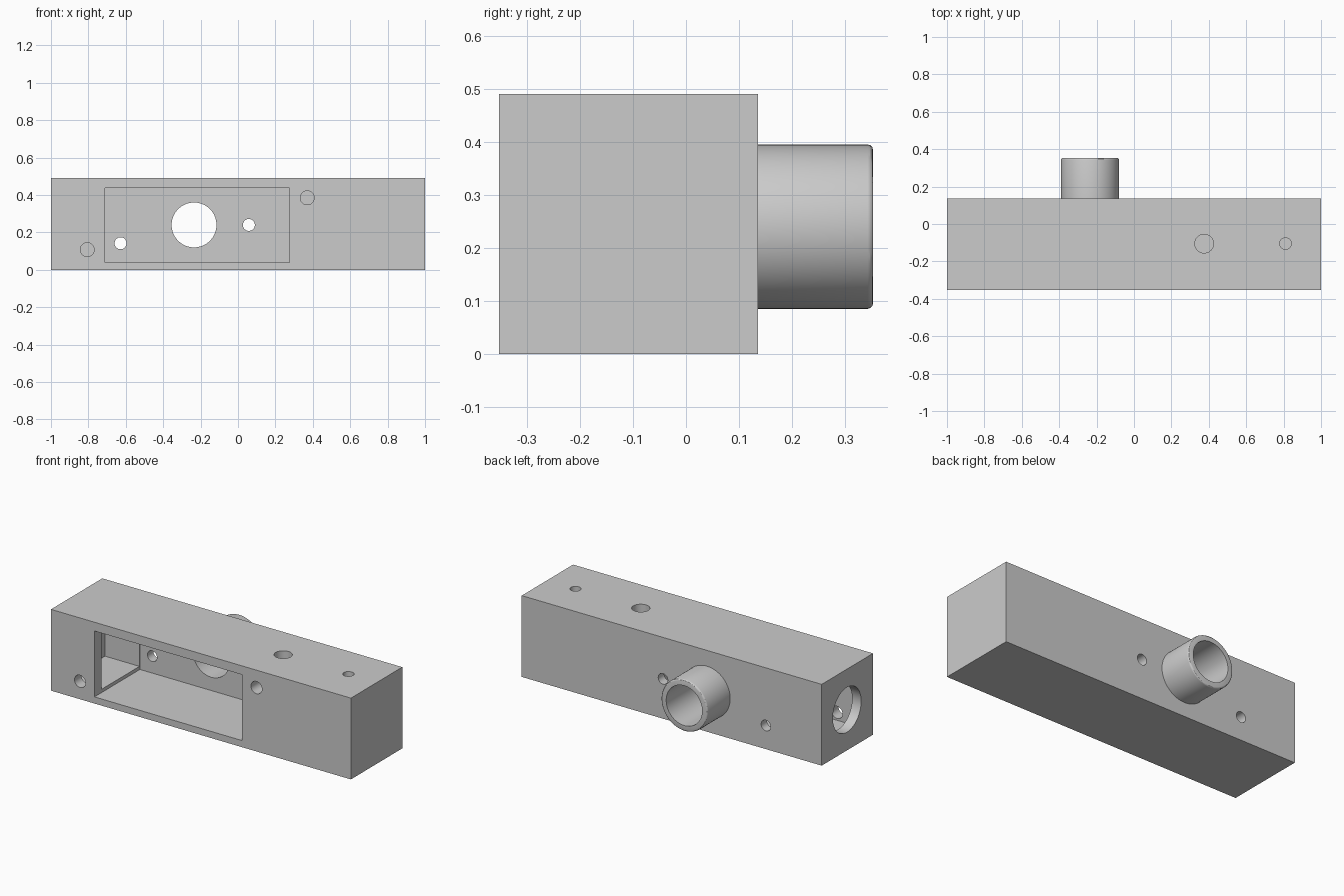
import bpy, math
from mathutils import Vector

if "Cube" in bpy.data.objects:
    bpy.data.objects.remove(bpy.data.objects["Cube"], do_unlink=True)

grey = bpy.data.materials.new("plain grey")
grey.use_nodes = True
GREY = (0.6, 0.6, 0.6, 1)
grey.diffuse_color = GREY
grey.node_tree.nodes["Principled BSDF"].inputs["Base Color"].default_value = GREY


def box(name, low, high):
    low, high = Vector(low), Vector(high)
    bpy.ops.mesh.primitive_cube_add(size=1, location=(low + high) / 2)
    ob = bpy.context.object
    ob.name = name
    ob.scale = high - low
    bpy.ops.object.transform_apply(location=True, rotation=True, scale=True)
    ob.data.materials.append(grey)
    return ob


def rod(name, start, end, radius, sides=48):
    start, end = Vector(start), Vector(end)
    bpy.ops.mesh.primitive_cylinder_add(vertices=sides, radius=radius,
                                        depth=(end - start).length, location=(start + end) / 2)
    ob = bpy.context.object
    ob.name = name
    ob.rotation_euler = (end - start).to_track_quat('Z', 'Y').to_euler()
    bpy.ops.object.transform_apply(location=True, rotation=True, scale=True)
    ob.data.materials.append(grey)
    return ob


def cut(target, cutter):
    cutter.hide_render = True
    mod = target.modifiers.new("cut", 'BOOLEAN')
    mod.operation = 'DIFFERENCE'
    mod.solver = 'EXACT'
    mod.object = cutter
    bpy.context.view_layer.objects.active = target
    bpy.ops.object.modifier_apply(modifier=mod.name)
    bpy.data.objects.remove(cutter, do_unlink=True)


def smooth(ob):
    bpy.ops.object.select_all(action='DESELECT')
    ob.select_set(True)
    bpy.context.view_layer.objects.active = ob
    bpy.ops.object.shade_smooth_by_angle(angle=math.radians(30))


FRONT, BACK, TOP = -0.353, 0.136, 0.49
MID_Y, MID_Z = -0.105, 0.24
TUBE_X = -0.235

# Housing block with a front pocket and a side chamber behind the front wall
body = box("housing", (-1, FRONT, 0), (1, BACK, TOP))
cut(body, box("pocket", (-0.71, FRONT - 0.1, 0.04), (0.275, 0.08, 0.437)))
cut(body, box("chamber", (-0.94, -0.287, 0.06), (-0.6, 0.076, 0.42)))

# Round port in the end wall, and the main bore in the back wall
cut(body, rod("end_port", (-1.1, MID_Y, 0.245), (-0.85, MID_Y, 0.245), 0.135, 64))
cut(body, rod("main_bore", (TUBE_X, 0, MID_Z), (TUBE_X, 0.3, MID_Z), 0.12, 64))

# Small holes through the back wall
for x, z in ((-0.628, 0.142), (0.058, 0.24)):
    cut(body, rod("back_hole", (x, 0, z), (x, 0.3, z), 0.032))

# Cover screw holes in the front
for x, z in ((-0.806, 0.108), (0.37, 0.385)):
    cut(body, rod("screw_hole", (x, FRONT - 0.1, z), (x, -0.2, z), 0.037))

# Mounting holes in the top
for x, radius in ((0.375, 0.05), (0.81, 0.031)):
    cut(body, rod("mount_hole", (x, MID_Y, 0.27), (x, MID_Y, 0.6), radius))
smooth(body)

# Tube on the back, with a rounded outer rim
tube = rod("rear_tube", (TUBE_X, BACK, MID_Z), (TUBE_X, 0.353, MID_Z), 0.155, 64)
bevel = tube.modifiers.new("rim", 'BEVEL')
bevel.width = 0.01
bevel.segments = 3
bevel.limit_method = 'WEIGHT'
weights = tube.data.attributes.new("bevel_weight_edge", 'FLOAT', 'EDGE')
for edge in tube.data.edges:
    if all(tube.data.vertices[v].co.y > 0.3 for v in edge.vertices):
        weights.data[edge.index].value = 1
bpy.context.view_layer.objects.active = tube
bpy.ops.object.modifier_apply(modifier=bevel.name)
cut(tube, rod("tube_bore", (TUBE_X, 0, MID_Z), (TUBE_X, 0.5, MID_Z), 0.12, 64))
smooth(tube)
